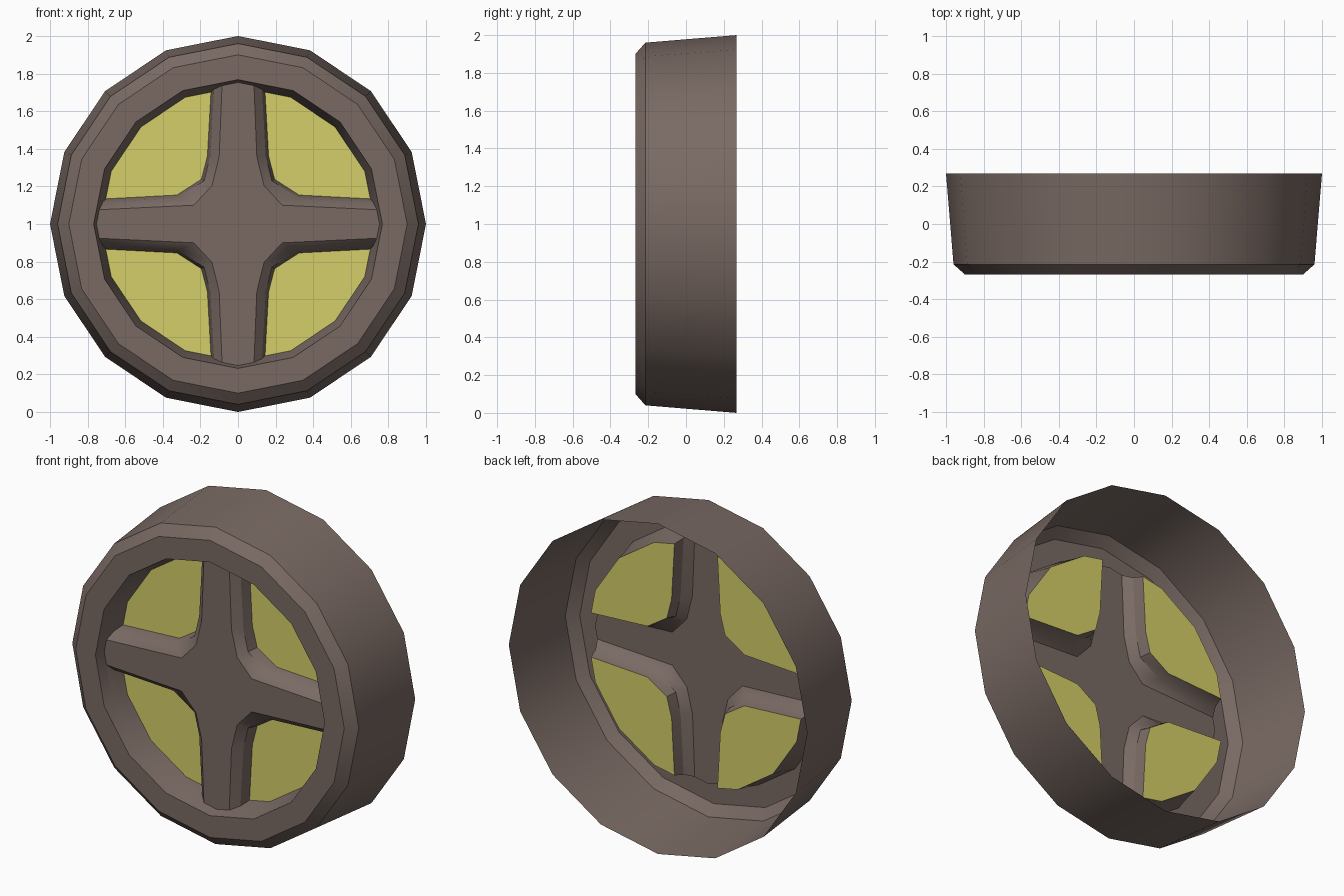
import bpy, bmesh, math

if "Cube" in bpy.data.objects:
    bpy.data.objects.remove(bpy.data.objects["Cube"])

SIDES = 16
CZ = 1.0  # height of the window centre


def material(name, rgb):
    m = bpy.data.materials.new(name)
    m.diffuse_color = (*rgb, 1)
    m.use_nodes = True
    m.node_tree.nodes["Principled BSDF"].inputs["Base Color"].default_value = m.diffuse_color
    return m


BROWN = material("brown frame", (0.192, 0.144, 0.127))
YELLOW = material("yellow glass", (0.665, 0.625, 0.140))


def finish(name, bm, mat):
    """Weld, face the sheet to the front and make a smooth-by-angle object."""
    bmesh.ops.remove_doubles(bm, verts=bm.verts, dist=1e-4)
    bmesh.ops.recalc_face_normals(bm, faces=bm.faces)
    bm.normal_update()
    if sum(f.normal.y * f.calc_area() for f in bm.faces) > 0:
        bmesh.ops.reverse_faces(bm, faces=bm.faces)
    me = bpy.data.meshes.new(name)
    bm.to_mesh(me)
    bm.free()
    me.materials.append(mat)
    ob = bpy.data.objects.new(name, me)
    bpy.context.collection.objects.link(ob)
    bpy.ops.object.select_all(action='DESELECT')
    ob.select_set(True)
    bpy.context.view_layer.objects.active = ob
    bpy.ops.object.shade_smooth_by_angle(angle=math.radians(30))
    return ob


def loop(bm, pts, y):
    return [bm.verts.new((x, y, CZ + z)) for x, z in pts]


def bridge(bm, a, b):
    n = len(a)
    for i in range(n):
        j = (i + 1) % n
        bm.faces.new((a[i], a[j], b[j], b[i]))


def polar(r, i):
    t = 2 * math.pi * i / SIDES
    return r * math.sin(t), r * math.cos(t)


# Round frame: open-backed shell, (radius, y) from back rim to recessed panel
bm = bmesh.new()
profile = [(1.0, 0.268), (0.96, -0.215), (0.90, -0.268), (0.768, -0.268), (0.753, -0.205)]
rings = [loop(bm, [polar(r, i) for i in range(SIDES)], y) for r, y in profile]
for a, b in zip(rings, rings[1:]):
    bridge(bm, a, b)
finish("round_frame", bm, BROWN)

# Pane outlines in the upper right quarter: face edge, bevel edge, glass edge
# (radius of wall, y, half widths at the ends, inner corner points)
LEVELS = [
    (0.753, -0.205, 0.085, 0.076, [(0.100, 0.36), (0.138, 0.205), (0.235, 0.10)]),
    (0.742, -0.160, 0.128, 0.118, [(0.148, 0.36), (0.180, 0.230), (0.318, 0.138)]),
    (0.730, -0.095, 0.144, 0.134, [(0.163, 0.36), (0.195, 0.238), (0.325, 0.154)]),
]
SLOPE = math.tan(math.pi / SIDES)


def inner_edge(level):
    """Spoke edge running from the top wall round the hub to the side wall."""
    r, y, wv, wh, corner = level
    return [(wv, r - wv * SLOPE)] + corner + [(r - wh * SLOPE, wh)]


def outline(level, sx, sz):
    pts = inner_edge(level) + [polar(level[0], i) for i in (3, 2, 1)]
    return [(x * sx, z * sz) for x, z in pts]


# Cross spokes: flat front plus bevelled walls down to each pane
QUARTERS = [(1, 1), (1, -1), (-1, -1), (-1, 1)]
bm = bmesh.new()
front = []
r0 = LEVELS[0][0]
for k, (sx, sz) in enumerate(QUARTERS):
    edge = [(x * sx, z * sz) for x, z in inner_edge(LEVELS[0])]
    front += [polar(r0, 4 * k)] + (edge if sx * sz > 0 else edge[::-1])
    loops = [loop(bm, outline(lv, sx, sz), lv[1]) for lv in LEVELS]
    for a, b in zip(loops, loops[1:]):
        bridge(bm, a, b)
bm.faces.new(loop(bm, front, LEVELS[0][1]))
finish("cross_spokes", bm, BROWN)

# Four glass panes
names = ["upper_right", "lower_right", "lower_left", "upper_left"]
for name, (sx, sz) in zip(names, QUARTERS):
    bm = bmesh.new()
    bm.faces.new(loop(bm, outline(LEVELS[2], sx, sz), LEVELS[2][1]))
    finish("glass_pane_" + name, bm, YELLOW)
